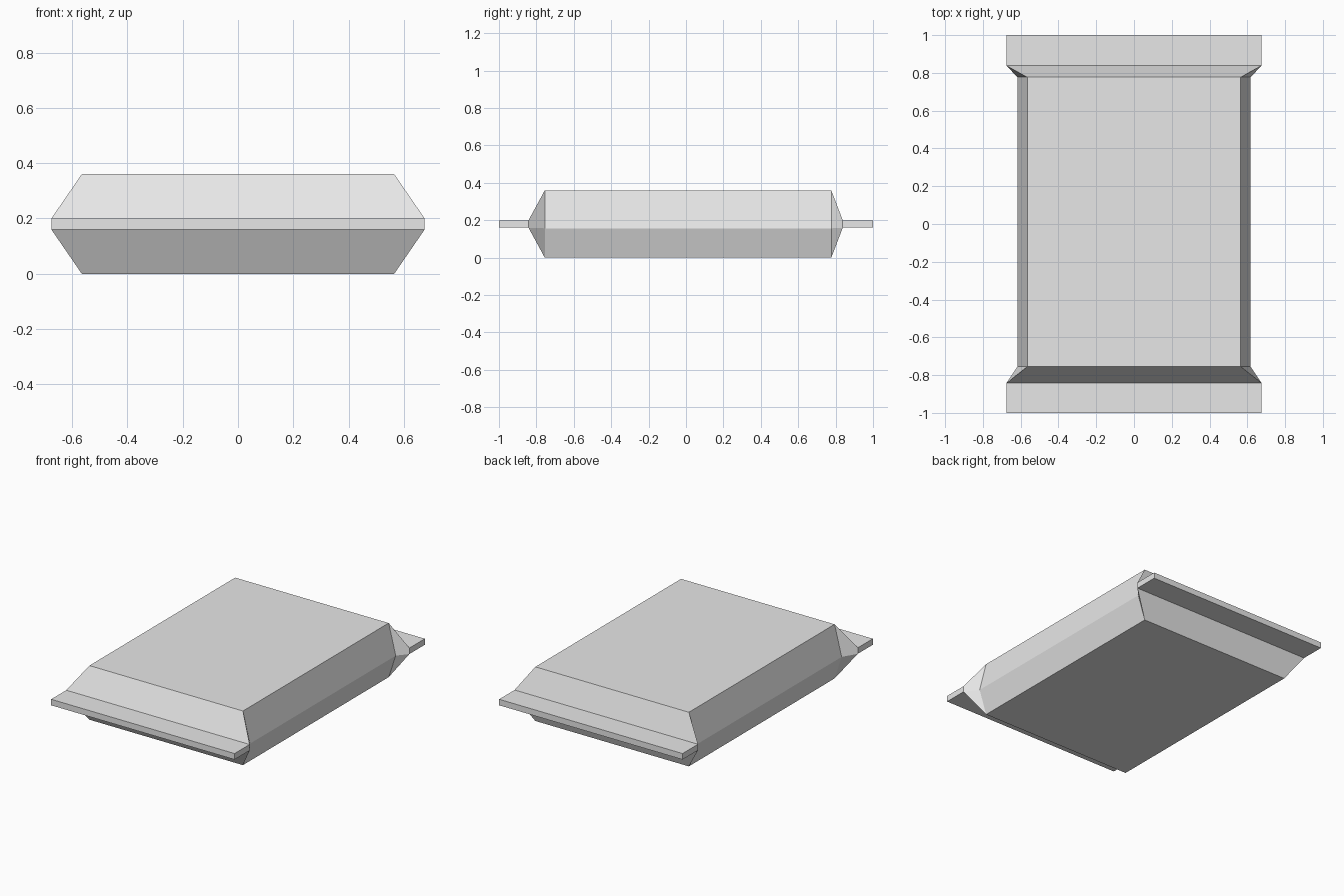
import bpy
import bmesh

cube = bpy.data.objects.get("Cube")
if cube:
    bpy.data.objects.remove(cube, do_unlink=True)

# Plain grey wrapper
grey = bpy.data.materials.new("light_grey")
grey.use_nodes = True
colour = (0.8, 0.8, 0.8, 1)
grey.diffuse_color = colour
grey.node_tree.nodes["Principled BSDF"].inputs["Base Color"].default_value = colour


def ring(bm, y, half_edge, half_side, top, side, bottom):
    """Six-sided cross-section standing across the y axis."""
    outline = [(-half_edge, top), (half_edge, top), (half_side, side),
               (half_edge, bottom), (-half_edge, bottom), (-half_side, side)]
    return [bm.verts.new((x, y, z)) for x, z in outline]


# Sections: the flat seals share one thin outline, the body is a hexagon
seal = (0.675, 0.675, 0.20, 0.16, 0.16)
body = (0.565, 0.617, 0.36, 0.157, 0.0)
sections = [(-1.0, seal), (-0.842, seal), (-0.755, body),
            (0.777, body), (0.838, seal), (1.0, seal)]

# Loft the sealed pouch from front to back
bm = bmesh.new()
rings = [ring(bm, y, *shape) for y, shape in sections]
for a, b in zip(rings, rings[1:]):
    for i in range(6):
        j = (i + 1) % 6
        bm.faces.new((a[i], a[j], b[j], b[i]))
bm.faces.new(rings[0])
bm.faces.new(rings[-1])

# Merge the doubled seal corners so the side gussets end in triangles
bmesh.ops.remove_doubles(bm, verts=bm.verts, dist=0.0001)
bmesh.ops.recalc_face_normals(bm, faces=bm.faces)

mesh = bpy.data.meshes.new("sealed_pouch")
bm.to_mesh(mesh)
bm.free()
mesh.materials.append(grey)
pouch = bpy.data.objects.new("sealed_pouch", mesh)
bpy.context.collection.objects.link(pouch)
